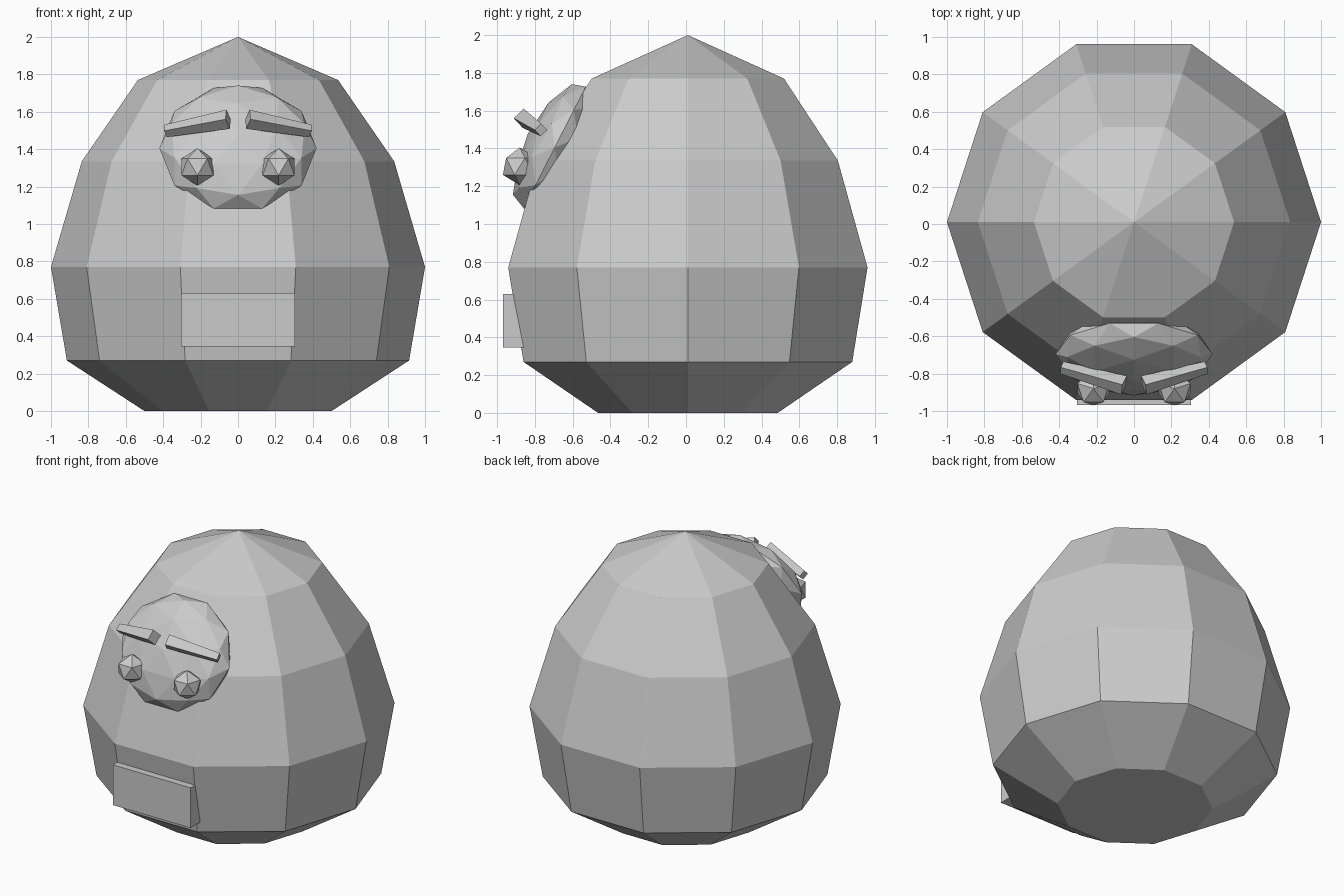
import bpy, bmesh, math
from mathutils import Matrix, Vector

if "Cube" in bpy.data.objects:
    bpy.data.objects.remove(bpy.data.objects["Cube"])

grey = bpy.data.materials.new("plain grey")
grey.diffuse_color = (0.6, 0.6, 0.6, 1)
grey.use_nodes = True
grey.node_tree.nodes["Principled BSDF"].inputs["Base Color"].default_value = grey.diffuse_color


def finish(name, bm):
    """Turn a bmesh into a flat-shaded grey object."""
    bmesh.ops.recalc_face_normals(bm, faces=bm.faces)
    mesh = bpy.data.meshes.new(name)
    bm.to_mesh(mesh)
    bm.free()
    mesh.materials.append(grey)
    obj = bpy.data.objects.new(name, mesh)
    bpy.context.collection.objects.link(obj)
    return obj


# Body: ten-sided lathe, flat base, pointed top
SIDES, CY = 10, 0.01
rings = [(0.5, 0.0), (0.915, 0.27), (1.0, 0.77), (0.835, 1.335), (0.535, 1.77)]
bm = bmesh.new()
loops = []
for r, z in rings:
    loops.append([bm.verts.new((r * math.cos(math.tau * i / SIDES),
                                CY + r * math.sin(math.tau * i / SIDES), z))
                  for i in range(SIDES)])
apex = bm.verts.new((0, CY, 2))
bm.faces.new(loops[0][::-1])
for low, high in zip(loops, loops[1:]):
    for i in range(SIDES):
        j = (i + 1) % SIDES
        bm.faces.new((low[i], low[j], high[j], high[i]))
for i in range(SIDES):
    bm.faces.new((loops[-1][i], loops[-1][(i + 1) % SIDES], apex))
finish("body", bm)

# Face: flattened ball leaning back along the body
across = Vector((1, 0, 0))
tilt = math.radians(27)
up = Vector((0, math.sin(tilt), math.cos(tilt)))
out = across.cross(up)
lean = Matrix((across, up, out)).transposed().to_4x4()
bm = bmesh.new()
bmesh.ops.create_icosphere(
    bm, subdivisions=2, radius=1,
    matrix=Matrix.Translation((0, -0.695, 1.405)) @ lean
    @ Matrix.Diagonal((0.42, 0.38, 0.16, 1))
    @ Matrix.Rotation(math.pi / 2, 4, 'Z'))
finish("face", bm)

# Belly plate
bm = bmesh.new()
bmesh.ops.create_cube(bm, size=1, matrix=Matrix.Translation((0, -0.91, 0.4875))
                      @ Matrix.Diagonal((0.61, 0.115, 0.285, 1)))
finish("belly_plate", bm)

for side, s in (("left", -1), ("right", 1)):
    # Eye: twenty-sided bead
    bm = bmesh.new()
    bmesh.ops.create_icosphere(bm, subdivisions=1, radius=0.1,
                               matrix=Matrix.Translation((s * 0.217, -0.88, 1.305))
                               @ Matrix.Rotation(math.pi / 2, 4, 'Z'))
    finish(side + "_eye", bm)

    # Eyebrow: square bar on edge, thicker toward the middle
    inner = Vector((s * 0.053, -0.862, 1.56))
    outer = Vector((s * 0.386, -0.768, 1.498))
    d = outer - inner
    bm = bmesh.new()
    bmesh.ops.create_cone(bm, cap_ends=True, segments=4, radius1=0.052, radius2=0.034,
                          depth=d.length,
                          matrix=Matrix.Translation((inner + outer) / 2)
                          @ d.to_track_quat('Z', 'Y').to_matrix().to_4x4())
    finish(side + "_eyebrow", bm)
